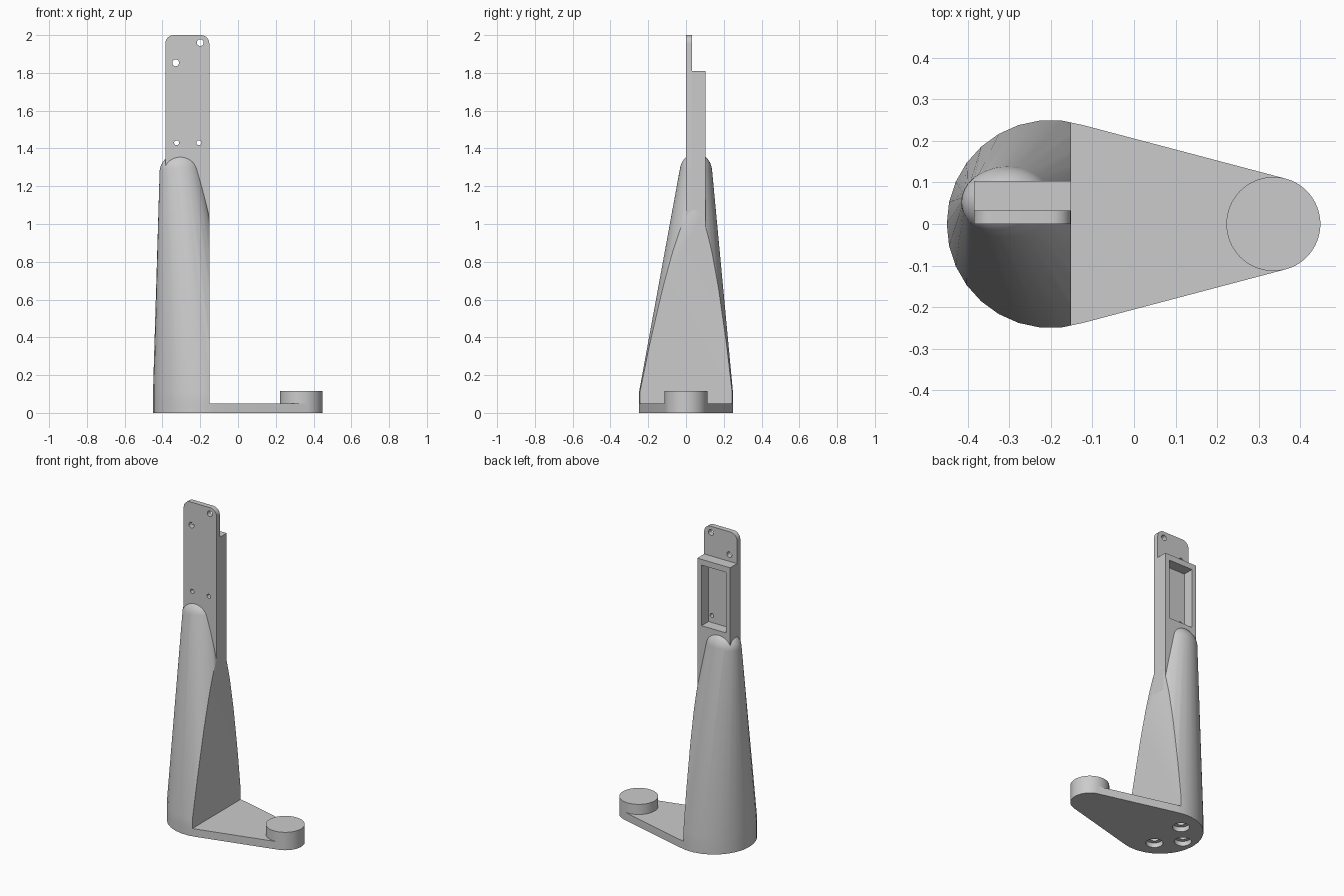
import bpy
import bmesh
from math import cos, sin, pi
from mathutils import Vector

if "Cube" in bpy.data.objects:
    bpy.data.objects.remove(bpy.data.objects["Cube"], do_unlink=True)

grey = bpy.data.materials.new("light_grey")
grey.use_nodes = True
grey.diffuse_color = (0.6, 0.6, 0.6, 1)
grey.node_tree.nodes["Principled BSDF"].inputs["Base Color"].default_value = (0.6, 0.6, 0.6, 1)

FLAT_X = -0.152          # flat inner face of the column
LEFT_X = -0.385          # outer edge of the upright
BASE_T = 0.05            # base thickness


def ring(cx, cy, rx, ry, sides):
    return [(cx + rx * cos(2 * pi * i / sides), cy + ry * sin(2 * pi * i / sides))
            for i in range(sides)]


def hull(name, points, cut_x=None):
    """Convex solid around the points, optionally sliced flat at x = cut_x."""
    bm = bmesh.new()
    for p in points:
        bm.verts.new(p)
    res = bmesh.ops.convex_hull(bm, input=bm.verts[:])
    spare = {v for v in res["geom_interior"] + res["geom_unused"]
             if isinstance(v, bmesh.types.BMVert)}
    bmesh.ops.delete(bm, geom=list(spare), context='VERTS')
    if cut_x is not None:
        bmesh.ops.bisect_plane(bm, geom=bm.verts[:] + bm.edges[:] + bm.faces[:],
                               plane_co=(cut_x, 0, 0), plane_no=(1, 0, 0), clear_outer=True)
        bmesh.ops.holes_fill(bm, edges=[e for e in bm.edges if e.is_boundary])
    bmesh.ops.dissolve_limit(bm, angle_limit=0.002, verts=bm.verts[:], edges=bm.edges[:])
    bmesh.ops.recalc_face_normals(bm, faces=bm.faces[:])
    mesh = bpy.data.meshes.new(name)
    bm.to_mesh(mesh)
    bm.free()
    mesh.materials.append(grey)
    obj = bpy.data.objects.new(name, mesh)
    bpy.context.collection.objects.link(obj)
    return obj


def prism_z(name, outline, z0, z1):
    return hull(name, [(x, y, z) for x, y in outline for z in (z0, z1)])


def prism_y(name, outline, y0, y1):
    return hull(name, [(x, y, z) for x, z in outline for y in (y0, y1)])


def box(x0, x1, z0, z1):
    return [(x0, z0), (x1, z0), (x1, z1), (x0, z1)]


def activate(obj):
    bpy.ops.object.select_all(action='DESELECT')
    obj.select_set(True)
    bpy.context.view_layer.objects.active = obj


def cut(obj, cutters):
    for c in cutters:
        activate(obj)
        mod = obj.modifiers.new("cut", 'BOOLEAN')
        mod.operation = 'DIFFERENCE'
        mod.solver = 'EXACT'
        mod.object = c
        bpy.ops.object.modifier_apply(modifier=mod.name)
        bpy.data.objects.remove(c, do_unlink=True)


# Tapered base with recessed screw holes underneath
heel = ring(-0.2, 0, 0.25, 0.25, 30)
toe = ring(0.335, 0, 0.113, 0.113, 64)
base = prism_z("base_plate", heel + toe, 0, BASE_T)
screws = []
for x, y in ((-0.255, -0.12), (-0.37, 0), (-0.255, 0.12)):
    screws.append(prism_z("screw_head", ring(x, y, 0.05, 0.05, 32), -0.02, 0.03))
    screws.append(prism_z("screw_shaft", ring(x, y, 0.026, 0.026, 24), 0.02, 0.045))
cut(base, screws)

# Round pad on the toe
pad = prism_z("toe_pad", toe, BASE_T, 0.115)

# Column lofted from the heel to a small dome, sliced flat on the inner side
pts = [(x, y, z) for x, y in heel for z in (BASE_T, 0.11)]
for k in range(13):
    a = k / 12 * pi / 2
    r = max(cos(a), 0.01)
    pts += [(x, y, 1.275 + 0.1 * sin(a))
            for x, y in ring(-0.305, 0.0525, 0.11 * r, 0.086 * r, 48)]
column = hull("column", pts, FLAT_X)

# Thin mounting plate with rounded top corners and drilled holes
R = 0.045
outline = [(LEFT_X, 0.9), (FLAT_X, 0.9)]
for cx, start in ((FLAT_X - R, 0), (LEFT_X + R, pi / 2)):
    outline += [(cx + R * cos(start + i * pi / 16), 2 - R + R * sin(start + i * pi / 16))
                for i in range(9)]
plate = prism_y("mounting_plate", outline, 0, 0.033)
holes = [(-0.2, 1.96, 0.018), (-0.33, 1.853, 0.018),
         (-0.325, 1.43, 0.013), (-0.207, 1.43, 0.013)]
cut(plate, [prism_y("drill", ring(x, z, r, r, 24), -0.05, 0.09) for x, z, r in holes])

# Housing behind the plate, with an open rectangular pocket
housing = prism_y("housing", box(LEFT_X, FLAT_X, 0.9, 1.81), 0.033, 0.103)
cut(housing, [prism_y("pocket", box(-0.354, -0.183, 1.385, 1.773), 0, 0.15)])

for obj in (base, pad, column, plate, housing):
    activate(obj)
    bpy.ops.object.shade_smooth_by_angle(angle=pi / 6)
